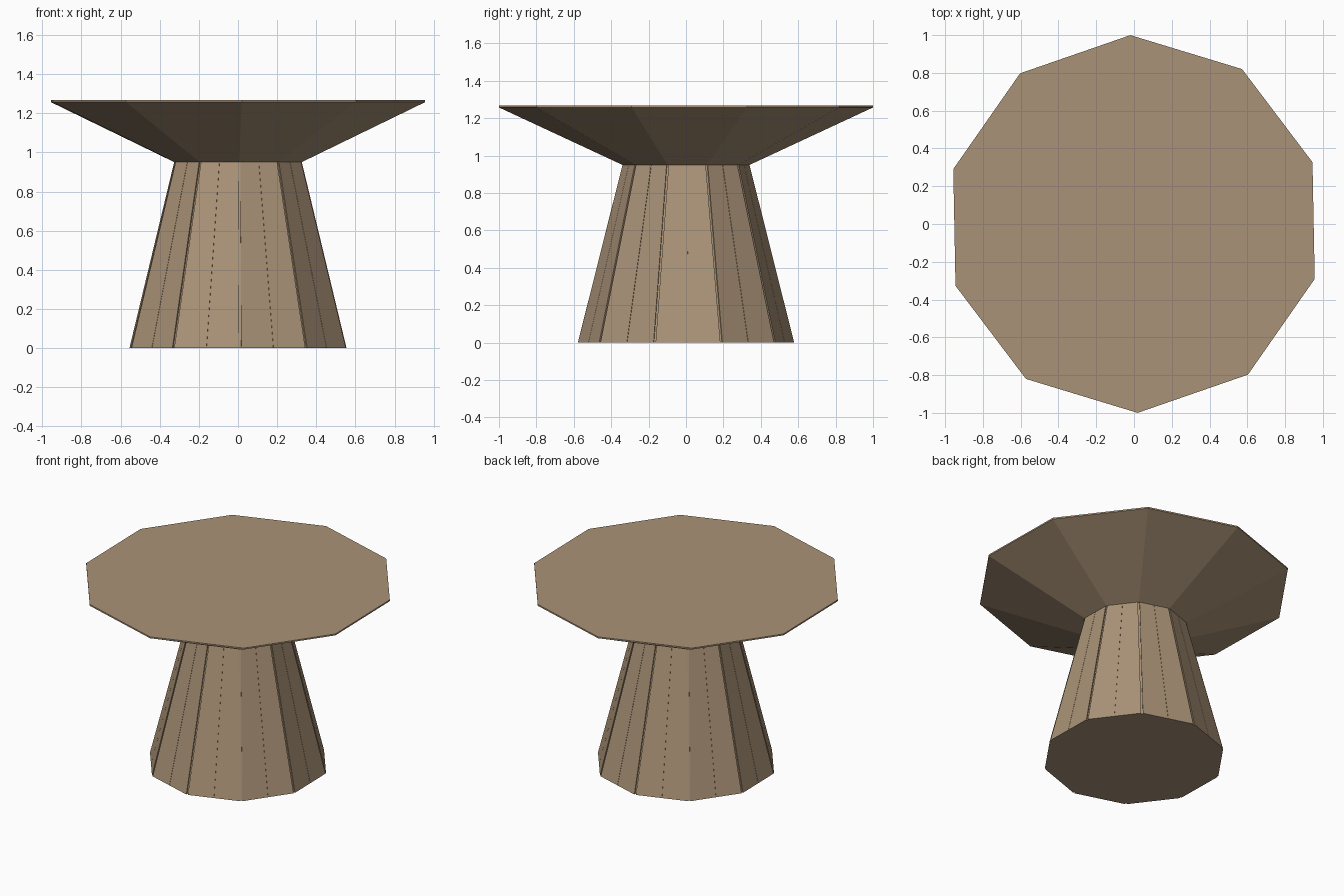
import bpy
import bmesh
import math
from mathutils import Vector

SIDES = 10
TURN = math.radians(1.1)

cube = bpy.data.objects.get("Cube")
if cube:
    bpy.data.objects.remove(cube, do_unlink=True)

wood = bpy.data.materials.new("light brown wood")
wood.use_nodes = True
colour = (0.40, 0.29, 0.185, 1)
wood.diffuse_color = colour
shader = next(n for n in wood.node_tree.nodes if n.type == 'BSDF_PRINCIPLED')
shader.inputs["Base Color"].default_value = colour


def corner(i, radius):
    a = math.pi / 2 + TURN + i * math.tau / SIDES
    return Vector((radius * math.cos(a), radius * math.sin(a)))


def plain_outline(radius):
    return [corner(i, radius) for i in range(SIDES)]


def grooved_outline(radius):
    """Ten-sided outline with a groove at each corner and a fine seam mid-side."""
    points = []

    def notch(before, centre, after, width, depth):
        inward = -centre.normalized() * depth
        left = centre + (before - centre).normalized() * width
        right = centre + (after - centre).normalized() * width
        points.extend([left, left + inward, right + inward, right])

    for i in range(SIDES):
        here, nxt = corner(i, radius), corner(i + 1, radius)
        notch(corner(i - 1, radius), here, nxt, 0.006, 0.008)
        notch(here, (here + nxt) / 2, nxt, 0.001, 0.003)
    return points


def loft(name, sections):
    """Join outlines at rising heights into one closed solid."""
    bm = bmesh.new()
    rings = [[bm.verts.new((p.x, p.y, z)) for p in outline] for outline, z in sections]
    count = len(rings[0])
    for low, high in zip(rings, rings[1:]):
        for i in range(count):
            j = (i + 1) % count
            bm.faces.new((low[i], low[j], high[j], high[i]))
    bm.faces.new(rings[0][::-1])
    bm.faces.new(rings[-1])
    bmesh.ops.recalc_face_normals(bm, faces=bm.faces)
    mesh = bpy.data.meshes.new(name)
    bm.to_mesh(mesh)
    bm.free()
    mesh.materials.append(wood)
    obj = bpy.data.objects.new(name, mesh)
    bpy.context.collection.objects.link(obj)


# Tapered pedestal clad in planks
loft("pedestal", [(grooved_outline(0.58), 0), (grooved_outline(0.34), 0.955)])

# Table top flaring out to a thin rim
loft("table_top", [(plain_outline(0.34), 0.95),
                   (plain_outline(1.0), 1.257),
                   (plain_outline(1.0), 1.267)])
